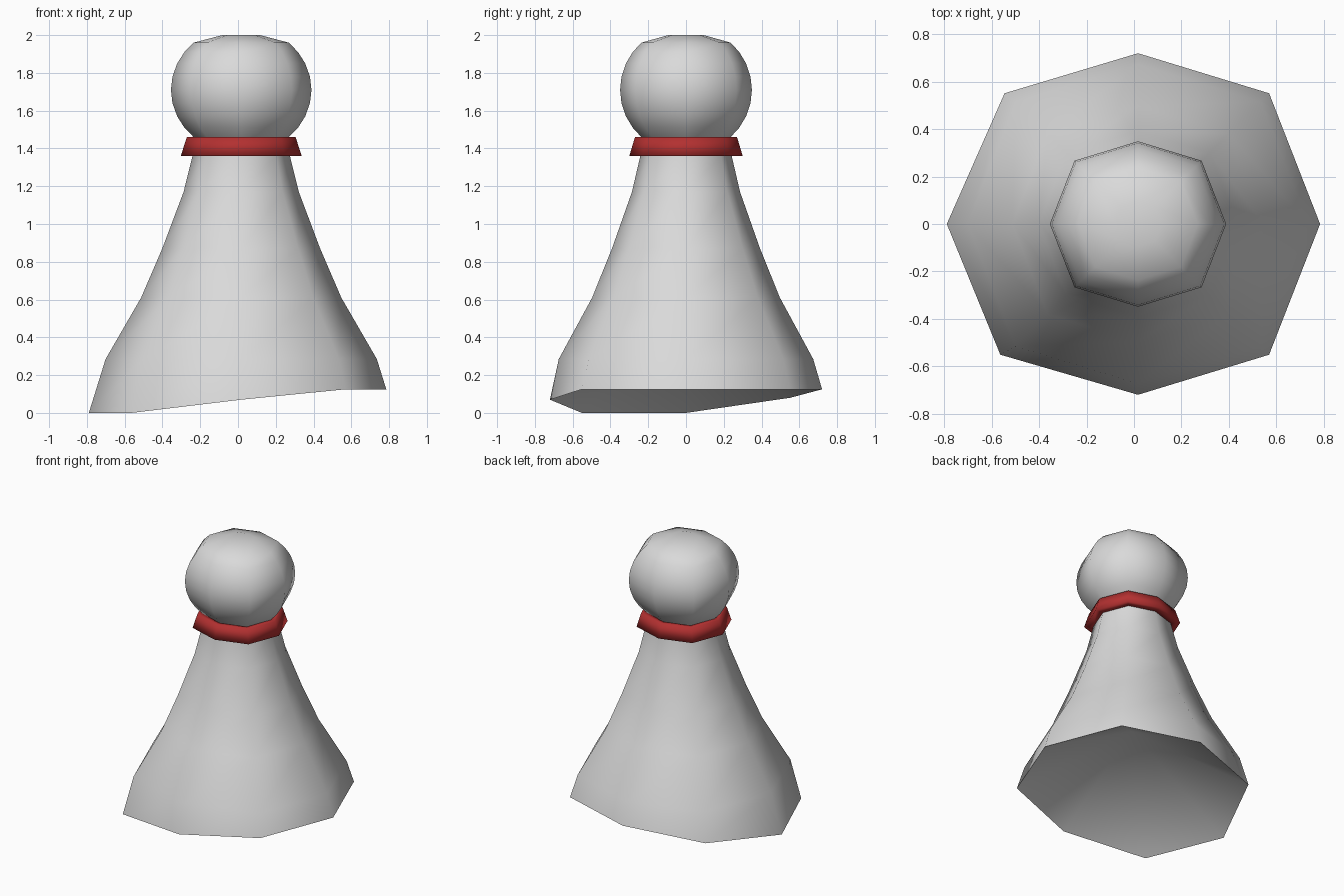
import bpy, bmesh, math

if "Cube" in bpy.data.objects:
    bpy.data.objects.remove(bpy.data.objects["Cube"])

CX = 0.017  # axis of the eight-sided lathe
# eight directions of the slightly squashed octagon, counter-clockwise from +x
DIRS = [(1, 0), (.72, .718), (0, .938), (-.72, .718),
        (-1, 0), (-.72, -.718), (0, -.938), (.72, -.718)]
RIM = [.125, .125, .125, .08, 0, 0, .07, .125]  # slanted foot heights


def material(name, rgb):
    m = bpy.data.materials.new(name)
    m.diffuse_color = (*rgb, 1)
    m.use_nodes = True
    m.node_tree.nodes["Principled BSDF"].inputs["Base Color"].default_value = m.diffuse_color
    return m


def lathe(name, profile, mat, angle, cap_top=None, hollow=None, closed=False, rim=None):
    """Sweep (radius, z) rings around the axis; rim gives heights of the first ring,
    cap_top and hollow are the heights of fan tips closing the top and the foot."""
    bm = bmesh.new()
    rings = []
    for k, (r, z) in enumerate(profile):
        ring = []
        for i, (dx, dy) in enumerate(DIRS):
            zz, rx = z, r
            if k == 0 and rim:
                zz = rim[i]
                rx = r + (z - zz) * 0.31
            ring.append(bm.verts.new((CX + dx * rx, dy * r, zz)))
        rings.append(ring)
    pairs = list(zip(rings, rings[1:]))
    if closed:
        pairs.append((rings[-1], rings[0]))
    for a, b in pairs:
        for i in range(8):
            j = (i + 1) % 8
            bm.faces.new((a[i], a[j], b[j], b[i]))
    if cap_top is not None:
        tip = bm.verts.new((CX, 0, cap_top))
        for i in range(8):
            bm.faces.new((rings[-1][i], rings[-1][(i + 1) % 8], tip))
    if hollow is not None:
        tip = bm.verts.new((CX, 0, hollow))
        for i in range(8):
            bm.faces.new((rings[0][(i + 1) % 8], rings[0][i], tip))
    me = bpy.data.meshes.new(name)
    bm.to_mesh(me)
    bm.free()
    me.materials.append(mat)
    ob = bpy.data.objects.new(name, me)
    bpy.context.collection.objects.link(ob)
    bpy.context.view_layer.objects.active = ob
    ob.select_set(True)
    bpy.ops.object.shade_smooth_by_angle(angle=math.radians(angle))
    ob.select_set(False)
    return ob


grey = material("light grey", (0.7, 0.7, 0.7))
red = material("red", (0.45, 0.03, 0.03))

# flared body with a slanted rim and a conical hollow underneath
lathe("body", [(.768, .125), (.718, .285), (.53, .61), (.418, .87),
               (.305, 1.17), (.258, 1.36), (.25, 1.46)], grey, 80,
      hollow=.53, rim=RIM)

# collar band around the neck
lathe("collar", [(.25, 1.36), (.32, 1.36), (.288, 1.46), (.25, 1.46)],
      red, 130, closed=True)

# round head: ellipse rings with a flattened top
ball = [(.372 * math.sqrt(1 - ((z - 1.71) / .34) ** 2), z)
        for z in (1.46, 1.51, 1.57, 1.64, 1.71, 1.78, 1.85, 1.91, 1.96)]
lathe("head", ball + [(.10, 2.0)], grey, 80, cap_top=2.0)
